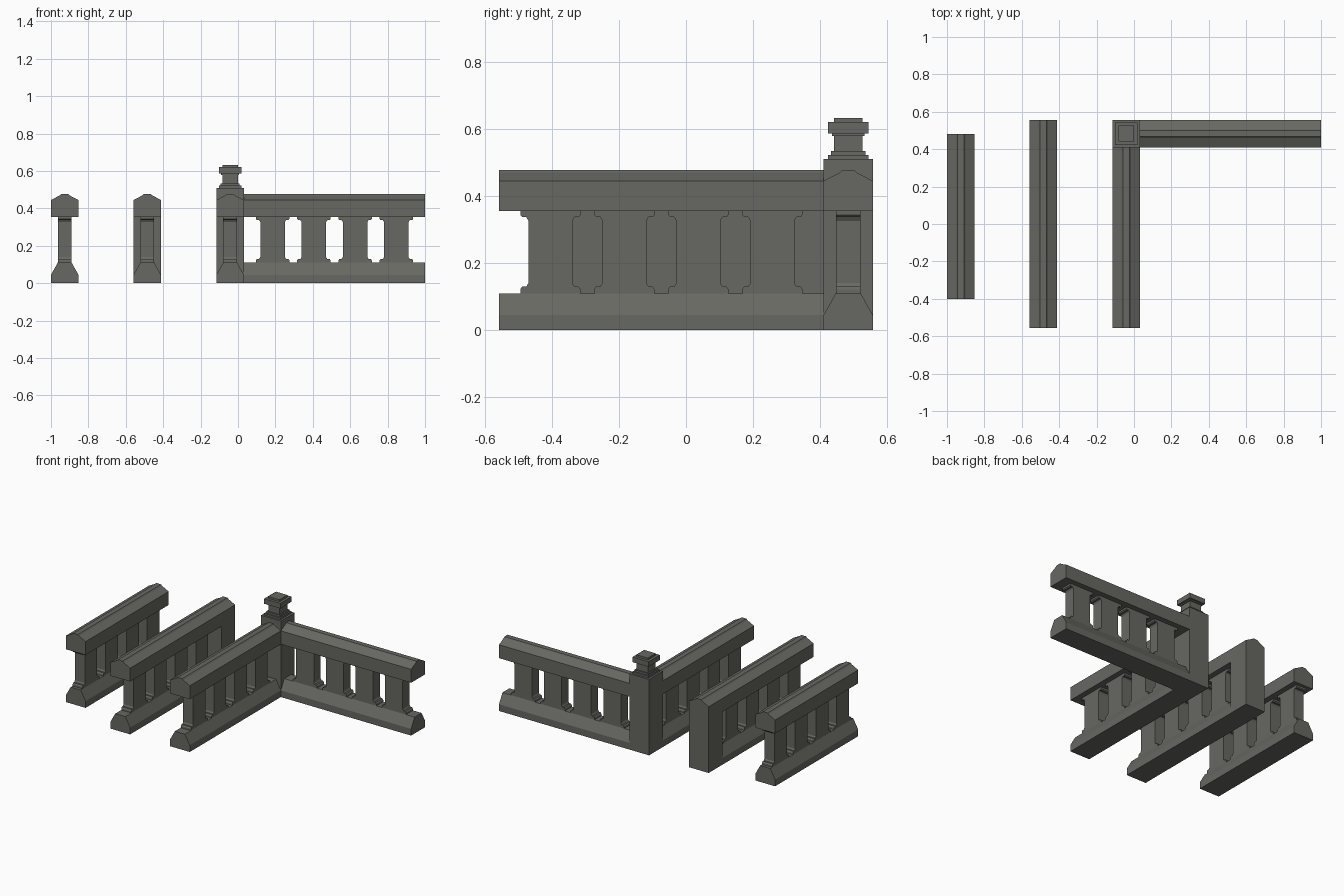
import bpy, bmesh

if "Cube" in bpy.data.objects:
    bpy.data.objects.remove(bpy.data.objects["Cube"])

stone = bpy.data.materials.new("dark_grey_stone")
stone.diffuse_color = (0.135, 0.138, 0.122, 1)
stone.use_nodes = True
stone.node_tree.nodes["Principled BSDF"].inputs["Base Color"].default_value = stone.diffuse_color

W = 0.0735                      # half width of rails and posts
PITCH = 0.2205                  # baluster spacing
# half cross-sections (offset, z), mirrored into closed outlines
RAIL = [(W, 0.355), (W, 0.445), (0.025, 0.470), (0.017, 0.478)]
BASE = [(W, 0.0), (W, 0.045), (0.037, 0.11)]
BLOCK = [(W, 0.0)] + RAIL[1:]
BALUSTER = [(0.0895, 0.108), (0.0895, 0.122), (0.084, 0.130), (0.072, 0.130),
            (0.0655, 0.140), (0.0655, 0.326), (0.072, 0.337), (0.084, 0.337),
            (0.0895, 0.343), (0.0895, 0.357)]


def prism(name, half, place, start, end):
    """Mirror a half outline and sweep it; place(offset, along, z) gives the position."""
    outline = half + [(-u, z) for u, z in reversed(half)]
    bm = bmesh.new()
    a = [bm.verts.new(place(u, start, z)) for u, z in outline]
    b = [bm.verts.new(place(u, end, z)) for u, z in outline]
    n = len(outline)
    bm.faces.new(a)
    bm.faces.new(b[::-1])
    for i in range(n):
        j = (i + 1) % n
        bm.faces.new((a[i], b[i], b[j], a[j]))
    bmesh.ops.recalc_face_normals(bm, faces=bm.faces[:])
    me = bpy.data.meshes.new(name)
    bm.to_mesh(me)
    bm.free()
    me.materials.append(stone)
    bpy.context.collection.objects.link(bpy.data.objects.new(name, me))


def balustrade(name, centre, start, end, along_x=False):
    """Base, handrail and four balusters running along y, or along x."""
    def across(u, t, z):
        return (t, centre + u, z) if along_x else (centre + u, t, z)

    prism(name + "_base", BASE, across, start, end)
    prism(name + "_handrail", RAIL, across, start, end)
    mid = (start + end) / 2
    for i in range(4):
        c = mid + (i - 1.5) * PITCH

        def side(u, t, z, c=c):
            return across(t, c + u, z)
        prism(f"{name}_baluster_{i + 1}", BALUSTER, side, -0.037, 0.037)


# three straight runs and the arm of the corner
balustrade("short_run", -0.9265, -0.40, 0.482)
balustrade("end_run", -0.485, -0.557, 0.410)
balustrade("corner_run", -0.042, -0.557, 0.410)
balustrade("corner_arm", 0.4835, 0.0315, 1.0, along_x=True)

# solid end block of the middle run
prism("end_block", BLOCK, lambda u, t, z: (-0.485 + u, t, z), 0.410, 0.557)

# corner post with a stepped cap
post = [("corner_post", W, 0.0, 0.51), ("cap_lower_step", 0.060, 0.51, 0.522),
        ("cap_upper_step", 0.051, 0.522, 0.534), ("cap_neck", 0.042, 0.534, 0.579),
        ("cap_collar", 0.048, 0.579, 0.586), ("cap_slab", 0.060, 0.586, 0.620),
        ("cap_top", 0.042, 0.620, 0.633)]
for name, h, z0, z1 in post:
    prism(name, [(h, z0), (h, z1)],
          lambda u, t, z: (-0.042 + u, 0.4835 + t, z), -h, h)
